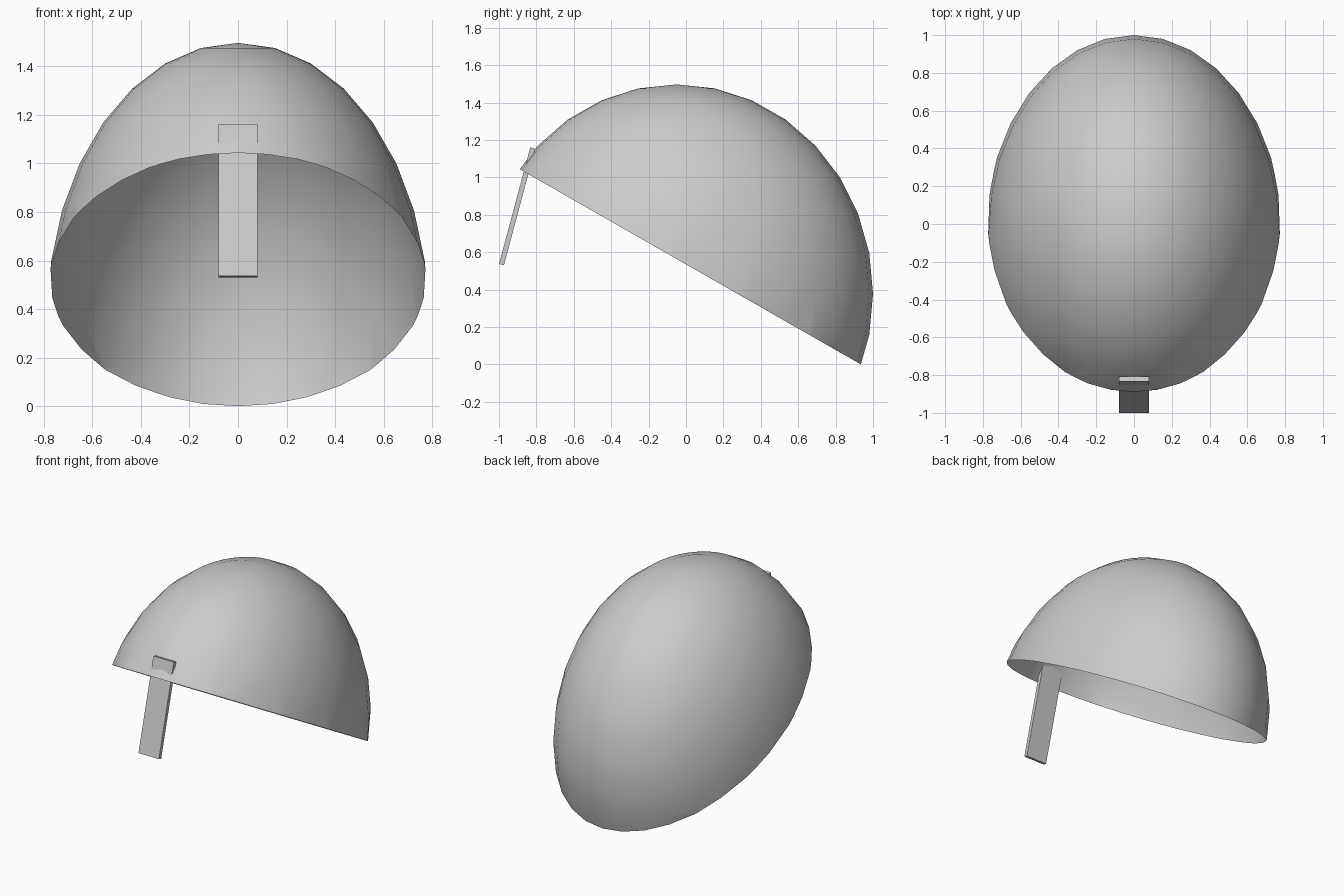
import bpy, bmesh, math
from mathutils import Vector, Matrix

if "Cube" in bpy.data.objects:
    bpy.data.objects.remove(bpy.data.objects["Cube"])

steel = bpy.data.materials.new("steel grey")
steel.diffuse_color = (0.6, 0.6, 0.6, 1)
steel.use_nodes = True
steel.node_tree.nodes["Principled BSDF"].inputs["Base Color"].default_value = steel.diffuse_color


def make(name, bm):
    mesh = bpy.data.meshes.new(name)
    bm.to_mesh(mesh)
    bm.free()
    mesh.materials.append(steel)
    obj = bpy.data.objects.new(name, mesh)
    bpy.context.collection.objects.link(obj)
    return obj


# Helmet shell: stretched sphere, everything below a slanted plane removed
bm = bmesh.new()
bmesh.ops.create_uvsphere(
    bm, u_segments=32, v_segments=16, radius=1,
    matrix=Matrix.Translation((0, -0.05, 0.38)) @ Matrix.Diagonal((0.785, 1.05, 1.12, 1)))
front, back = Vector((0, -0.895, 1.05)), Vector((0, 0.935, 0.003))
slope = back - front
bmesh.ops.bisect_plane(
    bm, geom=bm.verts[:] + bm.edges[:] + bm.faces[:], dist=1e-5,
    plane_co=front, plane_no=(0, -slope.z, slope.y), clear_inner=True)
# Rest the lowest rim point on the ground
bmesh.ops.translate(bm, verts=bm.verts, vec=(0, 0, -min(v.co.z for v in bm.verts)))
shell = make("helmet_shell", bm)
shell.data.polygons.foreach_set("use_smooth", [True] * len(shell.data.polygons))

# Nose guard: thin bar leaning back into the brow of the shell
bm = bmesh.new()
bmesh.ops.create_cube(
    bm, size=1,
    matrix=Matrix.Translation((0, -0.903, 0.845))
    @ Matrix.Rotation(math.radians(-15), 4, 'X')
    @ Matrix.Diagonal((0.16, 0.027, 0.645, 1)))
make("nose_guard", bm)
